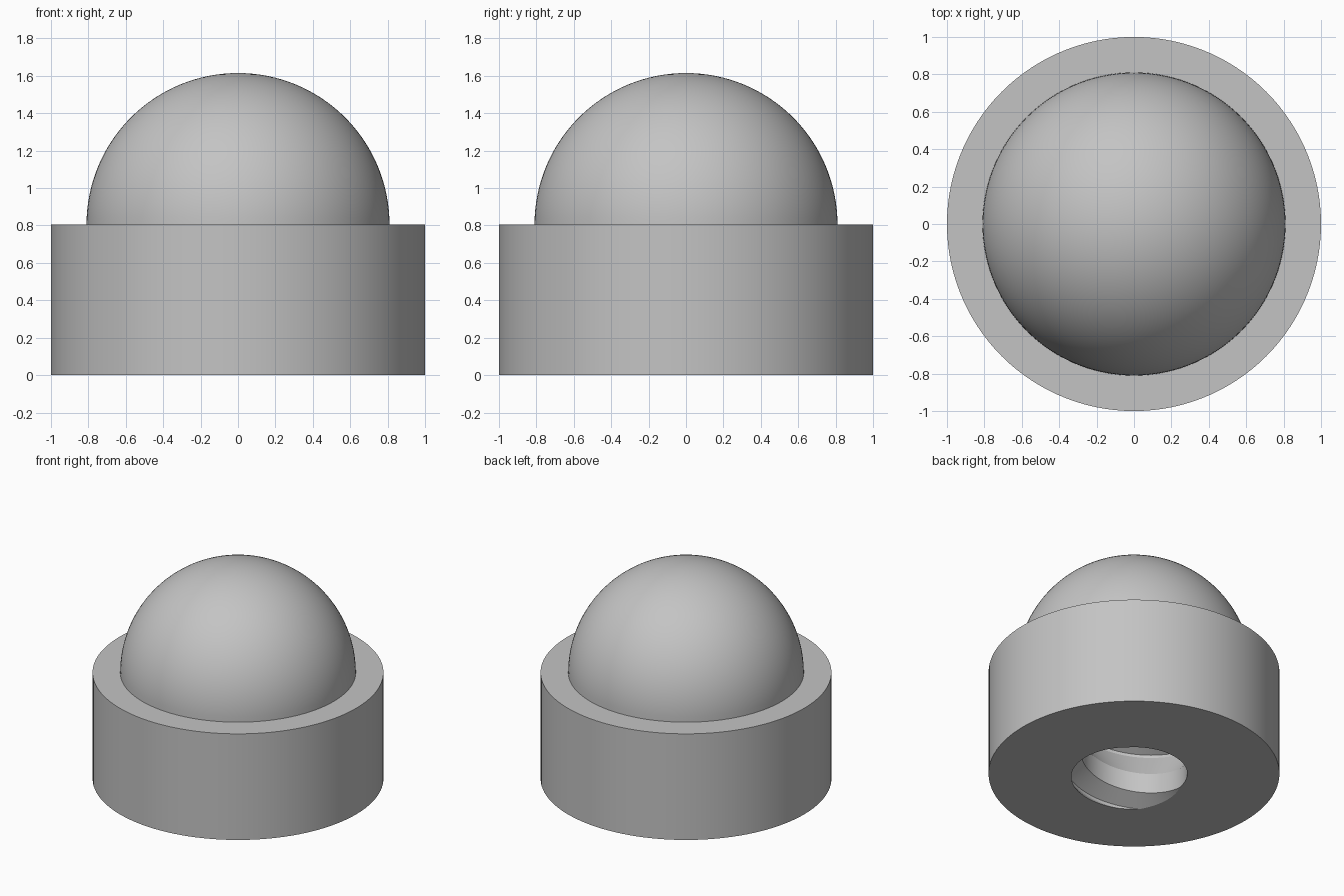
import bpy, bmesh, math

cube = bpy.data.objects.get("Cube")
if cube:
    bpy.data.objects.remove(cube, do_unlink=True)

SEGMENTS = 120
BASE_HEIGHT = 0.805
DOME_RADIUS = 0.81
PITCH = 0.43
HOLE_DEPTH = 2 * PITCH
CREST, ROOT = 0.366, 0.486
# Thread profile: fraction of the pitch below a crest's lower edge, radius
THREAD = [(0.0, CREST), (0.35, CREST), (0.50, ROOT), (0.55, ROOT), (1.0, CREST)]

grey = bpy.data.materials.new("plain grey")
grey.use_nodes = True
colour = (0.55, 0.55, 0.55, 1)
grey.diffuse_color = colour
grey.node_tree.nodes["Principled BSDF"].inputs["Base Color"].default_value = colour


def polar(r, a, z):
    return (r * math.cos(a), r * math.sin(a), z)


def thread_radius(phase):
    phase %= 1.0
    for (p, r), (q, s) in zip(THREAD, THREAD[1:]):
        if phase <= q:
            return r + (s - r) * (phase - p) / (q - p)


def skin(bm, columns):
    """Join neighbouring columns of points with quads."""
    verts = [[bm.verts.new(p) for p in col] for col in columns]
    for a, b in zip(verts, verts[1:]):
        for i in range(len(a) - 1):
            bm.faces.new((a[i], b[i], b[i + 1], a[i + 1]))


def finish(name, bm):
    bmesh.ops.remove_doubles(bm, verts=bm.verts, dist=0.0002)
    bmesh.ops.recalc_face_normals(bm, faces=bm.faces)
    mesh = bpy.data.meshes.new(name)
    bm.to_mesh(mesh)
    bm.free()
    mesh.materials.append(grey)
    obj = bpy.data.objects.new(name, mesh)
    bpy.context.collection.objects.link(obj)
    bpy.ops.object.select_all(action="DESELECT")
    obj.select_set(True)
    bpy.context.view_layer.objects.active = obj
    bpy.ops.object.shade_smooth_by_angle(angle=math.radians(25))
    return obj


# Round base with a right-handed threaded blind hole underneath
columns = []
for i in range(SEGMENTS + 1):
    a = 2 * math.pi * i / SEGMENTS
    turn = (a - math.pi / 4) / (2 * math.pi)
    col = [polar(DOME_RADIUS - 0.01, a, BASE_HEIGHT),
           polar(1, a, BASE_HEIGHT), polar(1, a, 0)]
    for k in range(-2, 5):
        for frac, _ in reversed(THREAD[1:]):
            z = min(max((k + turn + 1 - frac) * PITCH, 0), HOLE_DEPTH)
            # Sample the clamped height so the ends are cut off flat
            col.append(polar(thread_radius(turn - z / PITCH), a, z))
    col.append((0, 0, HOLE_DEPTH))
    columns.append(col)
bm = bmesh.new()
skin(bm, columns)
finish("threaded_base", bm)

# Hemispherical cap
bm = bmesh.new()
RINGS = 32
arc = [math.pi / 2 * j / RINGS for j in range(RINGS + 1)]
skin(bm, [[polar(DOME_RADIUS * math.cos(t), 2 * math.pi * i / SEGMENTS,
                 BASE_HEIGHT + DOME_RADIUS * math.sin(t)) for t in arc]
          for i in range(SEGMENTS + 1)])
dome = finish("dome", bm)
# An open shell needs its normals pointing away from the centre
if dome.data.polygons[0].normal.dot(dome.data.polygons[0].center) < 0:
    dome.data.flip_normals()
